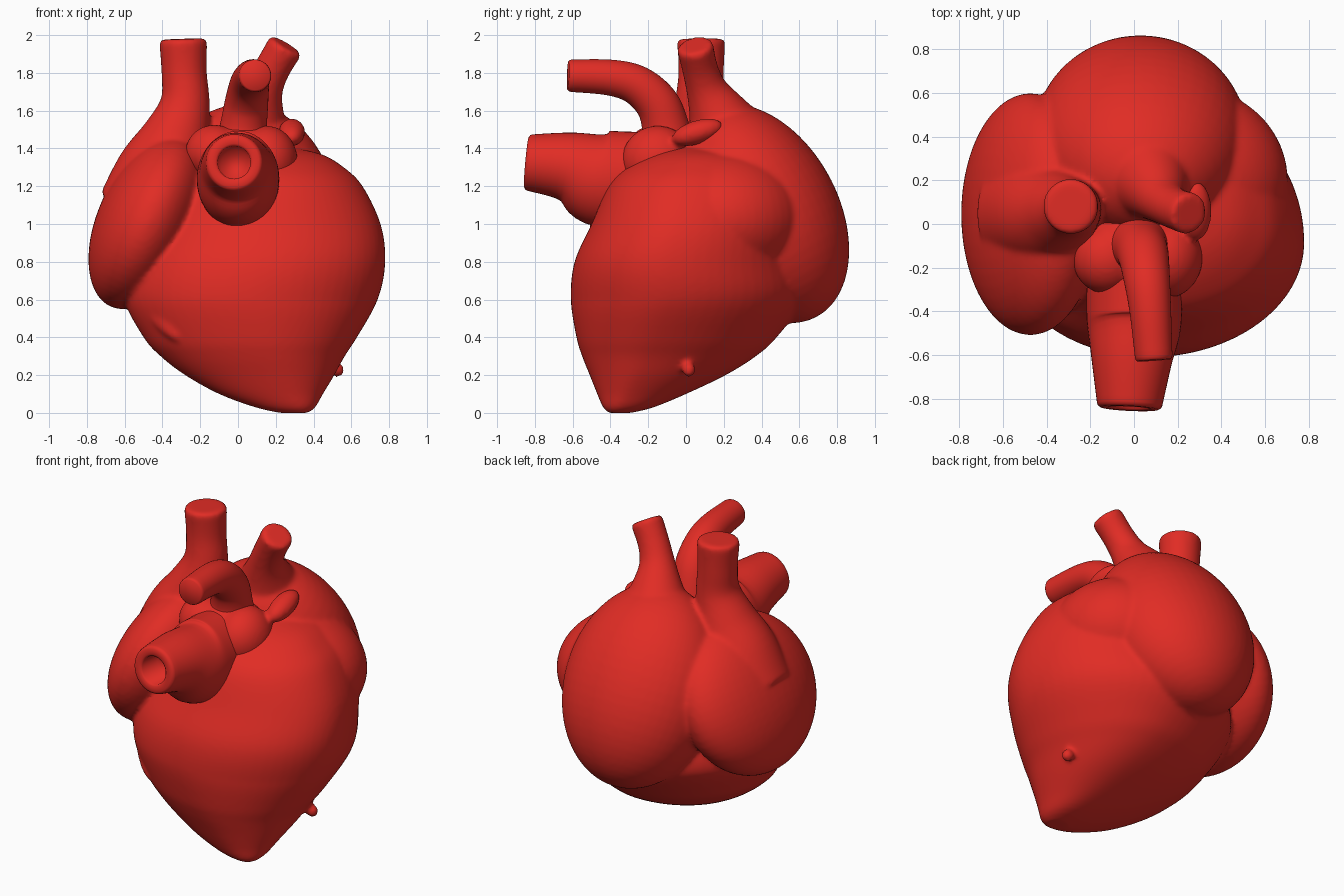
import bpy, bmesh, math
from mathutils import Vector, Matrix, Euler

if "Cube" in bpy.data.objects:
    bpy.data.objects.remove(bpy.data.objects["Cube"])

red = bpy.data.materials.new("heart_red")
red.diffuse_color = (0.75, 0.025, 0.018, 1)
red.use_nodes = True
red.node_tree.nodes["Principled BSDF"].inputs["Base Color"].default_value = red.diffuse_color


def catmull(rows, steps=5):
    """Smoothly resample a list of number rows."""
    out = []
    n = len(rows)
    for i in range(n - 1):
        a, b, c, d = (rows[max(0, min(n - 1, i + k))] for k in (-1, 0, 1, 2))
        for s in range(steps):
            t = s / steps
            out.append([0.5 * (2 * q + (r - p) * t + (2 * p - 5 * q + 4 * r - w) * t * t
                               + (3 * q - p - 3 * r + w) * t ** 3)
                        for p, q, r, w in zip(a, b, c, d)])
    out.append(list(rows[-1]))
    return out


def skin(bm, rings):
    """Bridge closed rings of points and cap both ends."""
    vs = [[bm.verts.new(p) for p in ring] for ring in rings]
    n = len(vs[0])
    for a, b in zip(vs, vs[1:]):
        for i in range(n):
            j = (i + 1) % n
            bm.faces.new((a[i], a[j], b[j], b[i]))
    bm.faces.new(vs[0][::-1])
    bm.faces.new(vs[-1])


def ring(c, u, v, ru, rv, n=48):
    return [c + u * ru * math.cos(2 * math.pi * i / n) + v * rv * math.sin(2 * math.pi * i / n)
            for i in range(n)]


def tube(bm, path, hole=False):
    """Tapered vessel through (x, y, z, radius[, side radius]) points with a softened end."""
    pts = catmull(path)
    cs = [Vector(p[:3]) for p in pts]
    rings = []
    for i, c in enumerate(cs):
        d = (cs[min(i + 1, len(cs) - 1)] - cs[max(i - 1, 0)]).normalized()
        u = Vector((1, 0, 0))
        u = (u - d * u.dot(d)).normalized()
        v = d.cross(u)
        rings.append(ring(c, u, v, pts[i][-1], pts[i][3]))
    r = pts[-1][3]
    ends = [(0.012, 0.97), (0.02, 0.88)]
    if hole:
        ends += [(0.02, 0.66), (0.012, 0.58), (-0.12, 0.5)]
    for off, k in ends:
        rings.append(ring(c + d * off, u, v, r * k, r * k))
    skin(bm, rings)


def blob(bm, loc, size, rot=(0, 0, 0)):
    m = (Matrix.Translation(loc) @ Euler([math.radians(a) for a in rot]).to_matrix().to_4x4()
         @ Matrix.Diagonal((*size, 1)))
    bmesh.ops.create_uvsphere(bm, u_segments=48, v_segments=28, radius=1, matrix=m)


def finish(bm, name, voxel=None, smooth=5):
    bmesh.ops.recalc_face_normals(bm, faces=bm.faces)
    for f in bm.faces:
        f.smooth = True
    me = bpy.data.meshes.new(name)
    bm.to_mesh(me)
    bm.free()
    me.materials.append(red)
    ob = bpy.data.objects.new(name, me)
    bpy.context.collection.objects.link(ob)
    if voxel:
        m = ob.modifiers.new("merge", 'REMESH')
        m.mode = 'VOXEL'
        m.voxel_size = voxel
        m.use_smooth_shade = True
        s = ob.modifiers.new("soften", 'SMOOTH')
        s.factor = 0.5
        s.iterations = smooth


def section(z, l, r, f, b, n=64):
    """Egg-shaped ring whose widest point leans towards the apex side."""
    t = min(1, z / 0.6)
    mx = r - (0.36 + 0.14 * t) * (r - l)
    my = f + (0.36 + 0.06 * t) * (b - f)
    pts = []
    for i in range(n):
        c, s = math.cos(2 * math.pi * i / n), math.sin(2 * math.pi * i / n)
        pts.append(Vector((mx + c * (r - mx if c > 0 else mx - l),
                           my + s * (b - my if s > 0 else my - f), z)))
    return pts


# Ventricles: horizontal sections (z, left, right, front, back)
sections = [
    (0.00, 0.22, 0.37, -0.41, -0.29),
    (0.03, 0.09, 0.41, -0.44, -0.17),
    (0.10, -0.10, 0.45, -0.47, 0.00),
    (0.20, -0.28, 0.51, -0.51, 0.21),
    (0.30, -0.41, 0.565, -0.55, 0.37),
    (0.40, -0.50, 0.63, -0.58, 0.48),
    (0.60, -0.60, 0.74, -0.61, 0.62),
    (0.80, -0.57, 0.78, -0.59, 0.60),
    (1.00, -0.47, 0.755, -0.50, 0.58),
    (1.20, -0.36, 0.66, -0.41, 0.55),
    (1.30, -0.28, 0.56, -0.31, 0.48),
    (1.37, -0.18, 0.44, -0.18, 0.36),
    (1.41, -0.02, 0.26, -0.03, 0.20),
]
body = bmesh.new()
skin(body, [section(*row) for row in catmull(sections)])

# Rear atrium: one tilted ball, plus a side shoulder flowing into the ventricles
blob(body, (0.03, 0.40, 1.055), (0.49, 0.41, 0.62), (28, 0, 0))
blob(body, (0.25, 0.20, 1.03), (0.455, 0.43, 0.36))
# Side atrium
blob(body, (-0.475, 0.045, 1.01), (0.27, 0.555, 0.49), (0, 24, 0))
# Large upright vein
tube(body, [(-0.47, 0.05, 1.08, 0.27), (-0.40, 0.05, 1.28, 0.24), (-0.325, 0.06, 1.47, 0.18),
            (-0.28, 0.07, 1.64, 0.132), (-0.285, 0.08, 1.8, 0.12), (-0.29, 0.08, 1.96, 0.127)])
# Slanted rear vessel
tube(body, [(0.05, 0.24, 1.42, 0.25), (0.09, 0.17, 1.58, 0.165), (0.13, 0.11, 1.71, 0.11),
            (0.18, 0.075, 1.82, 0.095), (0.245, 0.05, 1.93, 0.097)])
# Surface ridge on the front lower left
d = Vector((0.25, -0.27, -0.30))
ridge_rot = d.to_track_quat('Z', 'Y').to_euler()
blob(body, (-0.42, -0.325, 0.53), (0.07, 0.065, 0.23), [math.degrees(a) for a in ridge_rot])
# Small nub
blob(body, (0.525, 0.015, 0.228), (0.04, 0.036, 0.04))
finish(body, "heart_body", 0.0145, 8)

# Bulging root below the arch, with small ear-shaped flap
root = bmesh.new()
blob(root, (0.02, -0.12, 1.36), (0.25, 0.20, 0.165))
blob(root, (-0.125, -0.16, 1.375), (0.155, 0.16, 0.15))
blob(root, (0.15, -0.15, 1.335), (0.165, 0.19, 0.185))
blob(root, (0.285, 0.06, 1.485), (0.07, 0.14, 0.063), (17, 0, 0))
finish(root, "vessel_root", 0.014, 5)

# Arched vessel bending forward
arch = bmesh.new()
tube(arch, [(0.02, -0.10, 1.40, 0.15), (0.03, -0.11, 1.52, 0.125), (0.045, -0.155, 1.64, 0.115),
            (0.06, -0.26, 1.735, 0.105), (0.075, -0.40, 1.775, 0.095), (0.09, -0.605, 1.785, 0.086)])
finish(arch, "arched_vessel")

# Wide front trunk with open end
trunk = bmesh.new()
tube(trunk, [(0.0, -0.18, 1.235, 0.25, 0.215), (0.0, -0.34, 1.235, 0.255, 0.218),
             (0.0, -0.47, 1.245, 0.25, 0.215), (-0.01, -0.62, 1.302, 0.186, 0.186),
             (-0.02, -0.825, 1.325, 0.150, 0.150)], hole=True)
finish(trunk, "front_trunk")
